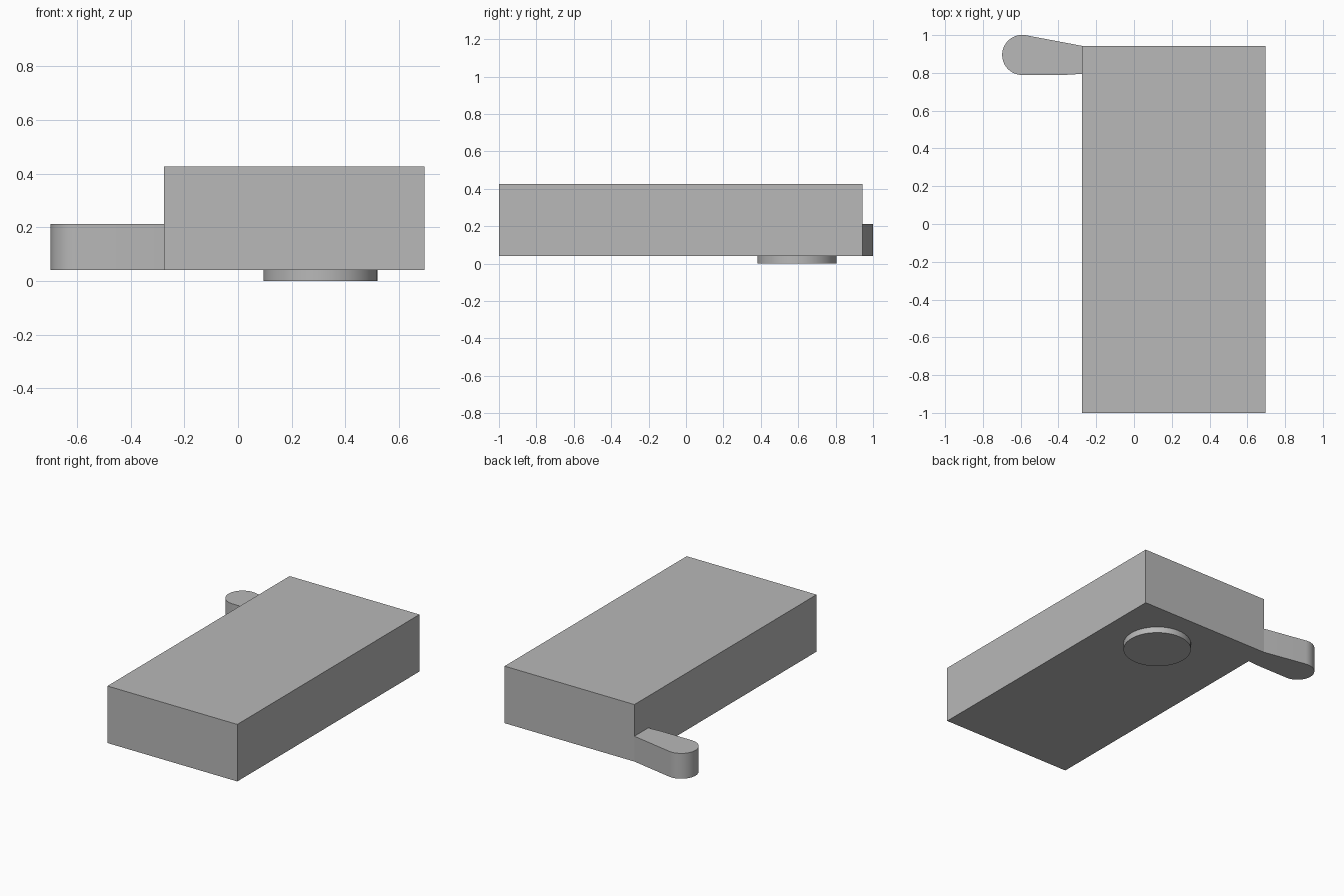
import bpy
import bmesh
from math import cos, sin, radians

cube = bpy.data.objects.get("Cube")
if cube:
    bpy.data.objects.remove(cube, do_unlink=True)

# Single grey material
grey = bpy.data.materials.new("plain grey")
grey.use_nodes = True
colour = (0.48, 0.48, 0.48, 1)
grey.diffuse_color = colour
grey.node_tree.nodes["Principled BSDF"].inputs["Base Color"].default_value = colour


def arc(centre, radius, start, end, steps):
    """Points along a circular arc, angles in degrees."""
    angles = [radians(start + (end - start) * i / steps) for i in range(steps + 1)]
    return [(centre[0] + radius * cos(a), centre[1] + radius * sin(a)) for a in angles]


def prism(name, outline, bottom, top, smooth=False):
    """Extrude a counter-clockwise outline from bottom to top."""
    bm = bmesh.new()
    base = bm.faces.new([bm.verts.new((x, y, bottom)) for x, y in outline])
    result = bmesh.ops.extrude_face_region(bm, geom=[base], use_keep_orig=True)
    for item in result["geom"]:
        if isinstance(item, bmesh.types.BMVert):
            item.co.z = top
    bmesh.ops.recalc_face_normals(bm, faces=bm.faces)
    mesh = bpy.data.meshes.new(name)
    bm.to_mesh(mesh)
    bm.free()
    mesh.materials.append(grey)
    obj = bpy.data.objects.new(name, mesh)
    bpy.context.collection.objects.link(obj)
    if smooth:
        bpy.ops.object.select_all(action="DESELECT")
        obj.select_set(True)
        bpy.context.view_layer.objects.active = obj
        bpy.ops.object.shade_smooth_by_angle(angle=radians(30))
    return obj


left, right, front, back = -0.275, 0.695, -1.0, 0.943
floor = 0.041

# Main rectangular body
prism("body", [(left, front), (right, front), (right, back), (left, back)], floor, 0.426)

# Tapered side lever with a rounded tip, its root ending at the body wall
tip = arc((-0.592, 0.895), 0.106, 80, 270, 32)
root = [(-0.37, 0.789), (left, 0.795), (left, back)]
prism("side_lever", tip + root, floor, 0.212, smooth=True)

# Round foot under the body
prism("round_foot", arc((0.307, 0.593), 0.212, 0, 360, 64)[:-1], 0.0, floor, smooth=True)
